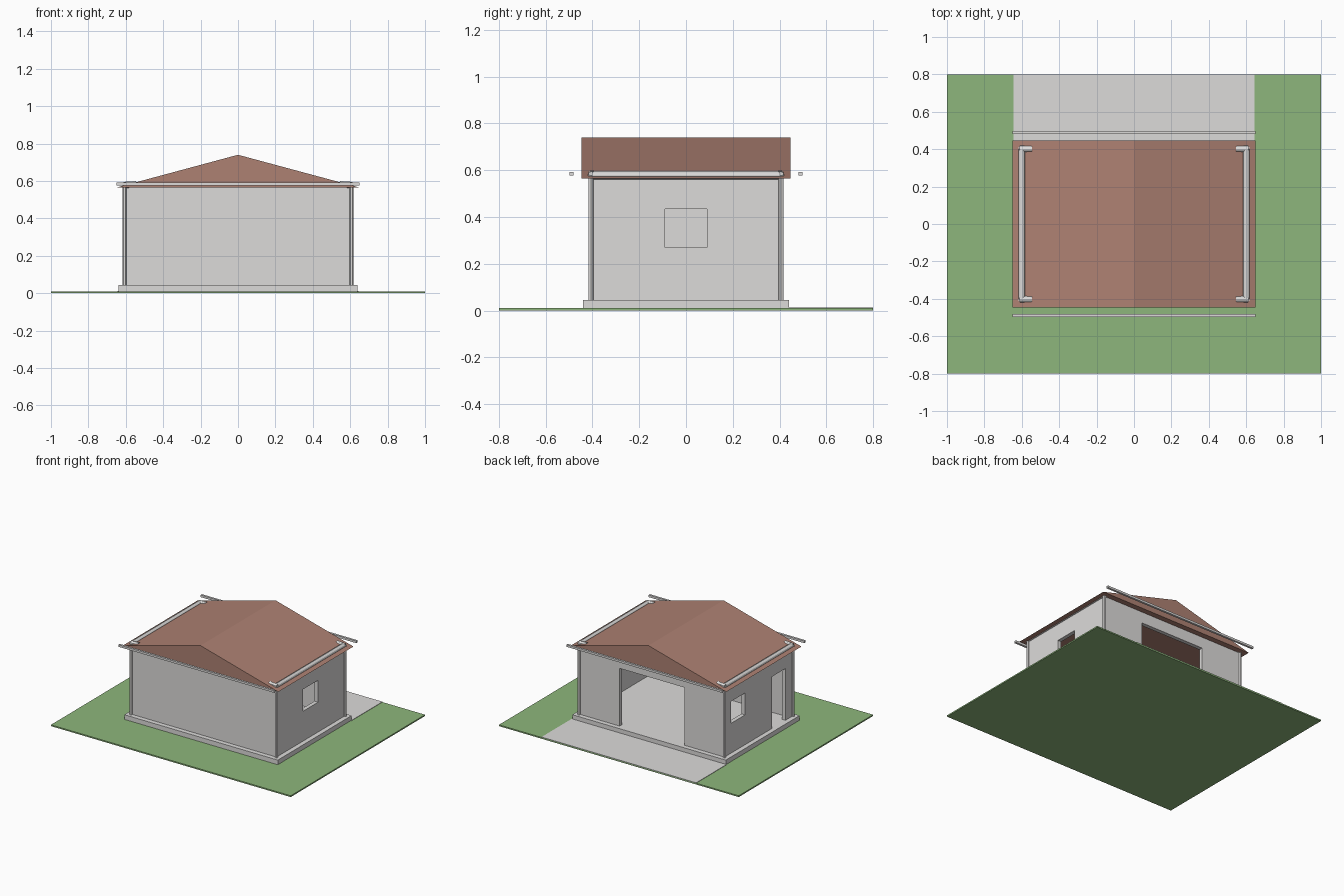
import bpy
import bmesh
from mathutils import Matrix, Vector

if "Cube" in bpy.data.objects:
    bpy.data.objects.remove(bpy.data.objects["Cube"], do_unlink=True)


def material(name, rgb):
    m = bpy.data.materials.new(name)
    m.use_nodes = True
    m.diffuse_color = (*rgb, 1)
    m.node_tree.nodes["Principled BSDF"].inputs["Base Color"].default_value = (*rgb, 1)
    return m


GRASS = material("grass green", (0.27, 0.47, 0.20))
ROOF = material("clay brown", (0.42, 0.22, 0.17))
GREY = material("light grey", (0.72, 0.71, 0.70))


def add_object(name, bm, mat):
    bmesh.ops.recalc_face_normals(bm, faces=bm.faces)
    mesh = bpy.data.meshes.new(name)
    bm.to_mesh(mesh)
    bm.free()
    mesh.materials.append(mat)
    obj = bpy.data.objects.new(name, mesh)
    bpy.context.collection.objects.link(obj)
    return obj


def box(name, low, high, mat):
    low, high = Vector(low), Vector(high)
    bm = bmesh.new()
    bmesh.ops.create_cube(bm, size=1, matrix=Matrix.Translation((low + high) / 2)
                          @ Matrix.Diagonal((*(high - low), 1)))
    return add_object(name, bm, mat)


def pipe(name, start, end, radius, mat):
    start, end = Vector(start), Vector(end)
    axis = end - start
    turn = axis.to_track_quat('Z', 'Y').to_matrix().to_4x4()
    bm = bmesh.new()
    bmesh.ops.create_cone(bm, cap_ends=True, segments=12, radius1=radius, radius2=radius,
                          depth=axis.length,
                          matrix=Matrix.Translation((start + end) / 2) @ turn)
    obj = add_object(name, bm, mat)
    bpy.ops.object.select_all(action='DESELECT')
    obj.select_set(True)
    bpy.context.view_layer.objects.active = obj
    bpy.ops.object.shade_smooth_by_angle()
    return obj


def cut(target, name, low, high):
    cutter = box(name, low, high, GREY)
    cutter.hide_render = True
    mod = target.modifiers.new(name, 'BOOLEAN')
    mod.operation, mod.solver, mod.object = 'DIFFERENCE', 'EXACT', cutter
    bpy.context.view_layer.objects.active = target
    bpy.ops.object.modifier_apply(modifier=name)
    bpy.data.objects.remove(cutter, do_unlink=True)


# Plot of land, driveway and foundation
box("lawn", (-1, -0.8, 0), (1, 0.8, 0.01), GRASS)
box("driveway", (-0.645, 0.43, 0.005), (0.645, 0.8, 0.013), GREY)
box("foundation", (-0.64, -0.44, 0.005), (0.64, 0.44, 0.045), GREY)

# Hollow walls with their openings
FLOOR, EAVE = 0.045, 0.565
walls = box("walls", (-0.605, -0.405, FLOOR), (0.605, 0.405, EAVE), GREY)
cut(walls, "room", (-0.575, -0.375, 0), (0.575, 0.375, 1))
cut(walls, "garage_opening", (-0.27, 0.3, 0), (0.27, 0.5, 0.48))
cut(walls, "right_window", (0.5, -0.09, 0.27), (0.7, 0.09, 0.435))
cut(walls, "left_window", (-0.7, 0.16, 0.27), (-0.5, 0.33, 0.435))
cut(walls, "side_door", (-0.7, -0.32, 0), (-0.5, -0.16, 0.435))

# Solid gable roof
bm = bmesh.new()
gable = [bm.verts.new((x, -0.447, z)) for x, z in ((-0.65, EAVE), (0.65, EAVE), (0, 0.74))]
end = bmesh.ops.extrude_face_region(bm, geom=[bm.faces.new(gable)])
bmesh.ops.translate(bm, vec=(0, 0.894, 0),
                    verts=[v for v in end["geom"] if isinstance(v, bmesh.types.BMVert)])
# The first cap is kept by the extrusion when it closes the solid
bmesh.ops.holes_fill(bm, edges=bm.edges, sides=3)
add_object("roof", bm, ROOF)

# Rails beyond the gable ends
for label, y in (("front", -0.49), ("back", 0.49)):
    box(label + "_rail", (-0.65, y - 0.008, 0.577), (0.65, y + 0.008, 0.593), GREY)

# Gutters along the eaves, with elbows and downpipes at the corners
for side, sx in (("left", 1), ("right", -1)):
    pipe(side + "_gutter", (sx * 0.6, -0.4, 0.578), (sx * 0.6, 0.4, 0.578), 0.018, GREY)
    for label, sy in (("front", -1), ("back", 1)):
        corner = label + "_" + side
        pipe(corner + "_elbow", (sx * 0.545, sy * 0.402, 0.583),
             (sx * 0.61, sy * 0.402, 0.578), 0.017, GREY)
        pipe(corner + "_downpipe", (sx * 0.607, sy * 0.407, 0.04),
             (sx * 0.607, sy * 0.407, 0.58), 0.011, GREY)
